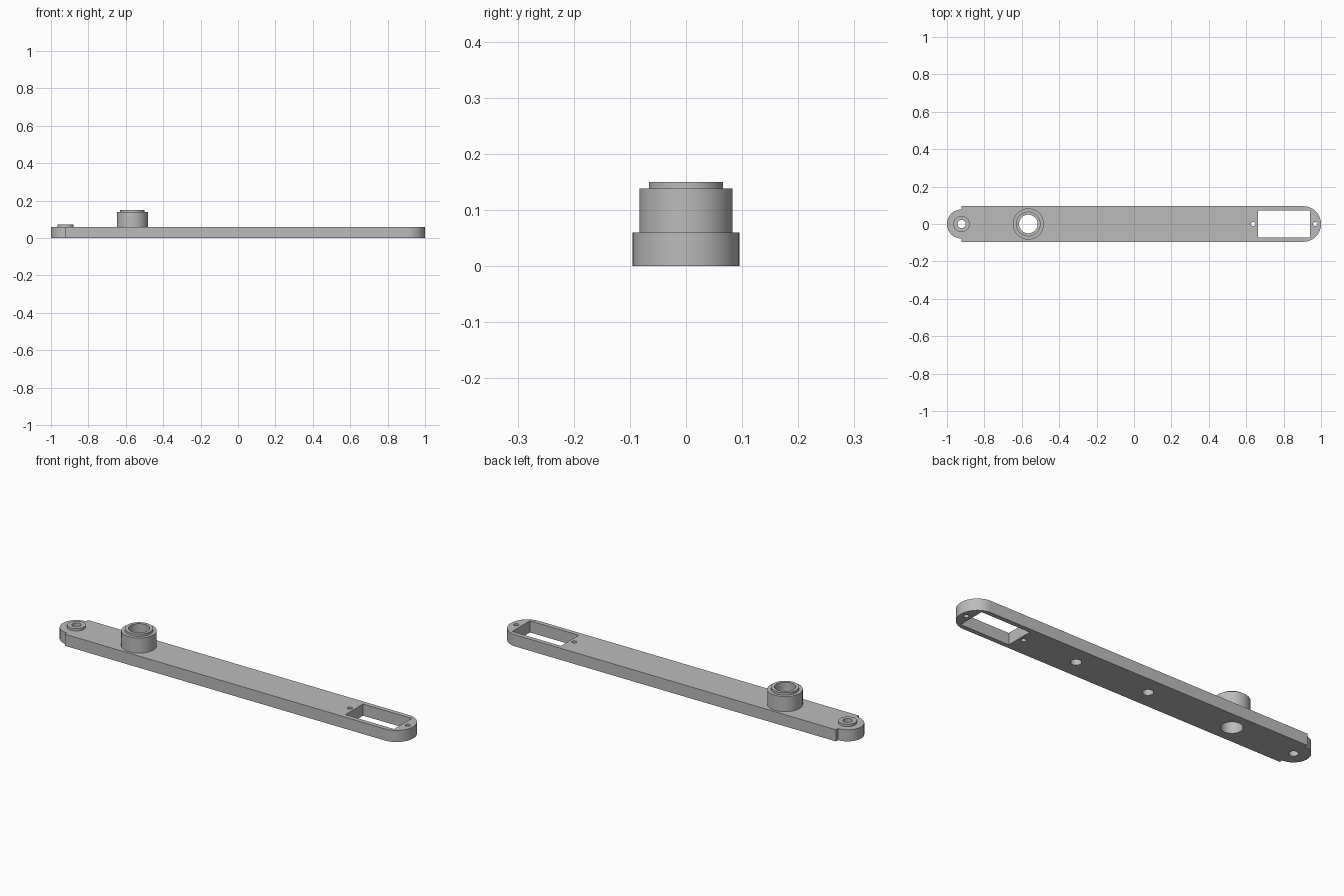
import bpy, bmesh
from math import sin, cos, pi, radians

cube = bpy.data.objects.get("Cube")
if cube:
    bpy.data.objects.remove(cube, do_unlink=True)

# Single plain grey material
grey = bpy.data.materials.new("plain grey")
grey.use_nodes = True
grey.diffuse_color = (0.5, 0.5, 0.5, 1)
grey.node_tree.nodes["Principled BSDF"].inputs["Base Color"].default_value = (0.5, 0.5, 0.5, 1)

THICK = 0.06
HALF = 0.095
PIVOT_X, PIVOT_R = -0.922, 0.078
HUB_X = -0.565
CAP_X = 1 - HALF


def make_object(name, bm):
    bmesh.ops.recalc_face_normals(bm, faces=bm.faces)
    mesh = bpy.data.meshes.new(name)
    bm.to_mesh(mesh)
    bm.free()
    mesh.materials.append(grey)
    obj = bpy.data.objects.new(name, mesh)
    bpy.context.collection.objects.link(obj)
    return obj


def arc(cx, r, start, end, steps):
    angles = [start + (end - start) * i / steps for i in range(steps + 1)]
    return [(cx + r * cos(a), r * sin(a)) for a in angles]


def prism(name, outline, z0, z1):
    bm = bmesh.new()
    face = bm.faces.new([bm.verts.new((x, y, z0)) for x, y in outline])
    grown = bmesh.ops.extrude_face_region(bm, geom=[face], use_keep_orig=True)
    top = [v for v in grown["geom"] if isinstance(v, bmesh.types.BMVert)]
    bmesh.ops.translate(bm, verts=top, vec=(0, 0, z1 - z0))
    return make_object(name, bm)


def collar(name, x, profile, steps=64):
    """Turn an (r, z) profile about the vertical axis at x."""
    bm = bmesh.new()
    verts = [bm.verts.new((x + r, 0, z)) for r, z in profile]
    edges = [bm.edges.new(pair) for pair in zip(verts, verts[1:])]
    bmesh.ops.spin(bm, geom=verts + edges, cent=(x, 0, 0), axis=(0, 0, 1),
                   angle=2 * pi, steps=steps)
    bmesh.ops.remove_doubles(bm, verts=bm.verts, dist=0.0001)
    return make_object(name, bm)


def activate(obj):
    bpy.ops.object.select_all(action="DESELECT")
    obj.select_set(True)
    bpy.context.view_layer.objects.active = obj


def cut(target, cutter):
    cutter.hide_render = True
    mod = target.modifiers.new("cut", "BOOLEAN")
    mod.operation, mod.solver, mod.object = "DIFFERENCE", "EXACT", cutter
    activate(target)
    bpy.ops.object.modifier_apply(modifier=mod.name)
    bpy.data.objects.remove(cutter, do_unlink=True)


# Long arm: round cap at one end, narrower round pivot end at the other
outline = arc(CAP_X, HALF, -pi / 2, pi / 2, 32)
outline += [(PIVOT_X, HALF)]
outline += arc(PIVOT_X, PIVOT_R, pi / 2, 3 * pi / 2, 32)
outline += [(PIVOT_X, -HALF)]
arm = prism("arm_plate", outline, 0, THICK)

# Rectangular window
window = [(0.663, -0.072), (0.941, -0.072), (0.941, 0.072), (0.663, 0.072)]
cut(arm, prism("window_cutter", window, -0.1, 0.2))

# Through holes (hub, pivot, two screws) and blind holes in the underside
holes = [(HUB_X, 0.05, 0.2), (PIVOT_X, 0.022, 0.2), (0.638, 0.012, 0.2),
         (0.969, 0.012, 0.2), (-0.08, 0.025, 0.045), (0.335, 0.025, 0.045)]
for x, r, top in holes:
    cut(arm, prism("hole_cutter", arc(x, r, 0, 2 * pi, 64)[:-1], -0.1, top))

# Stepped hub and low pivot collar
hub = collar("hub_collar", HUB_X, [
    (0.083, THICK), (0.083, 0.138), (0.066, 0.138), (0.066, 0.15),
    (0.05, 0.15), (0.05, THICK)])
pivot = collar("pivot_collar", PIVOT_X, [
    (0.043, THICK), (0.043, 0.072), (0.022, 0.072), (0.022, THICK)])

for obj in (arm, hub, pivot):
    activate(obj)
    bpy.ops.object.shade_smooth_by_angle(angle=radians(30))
